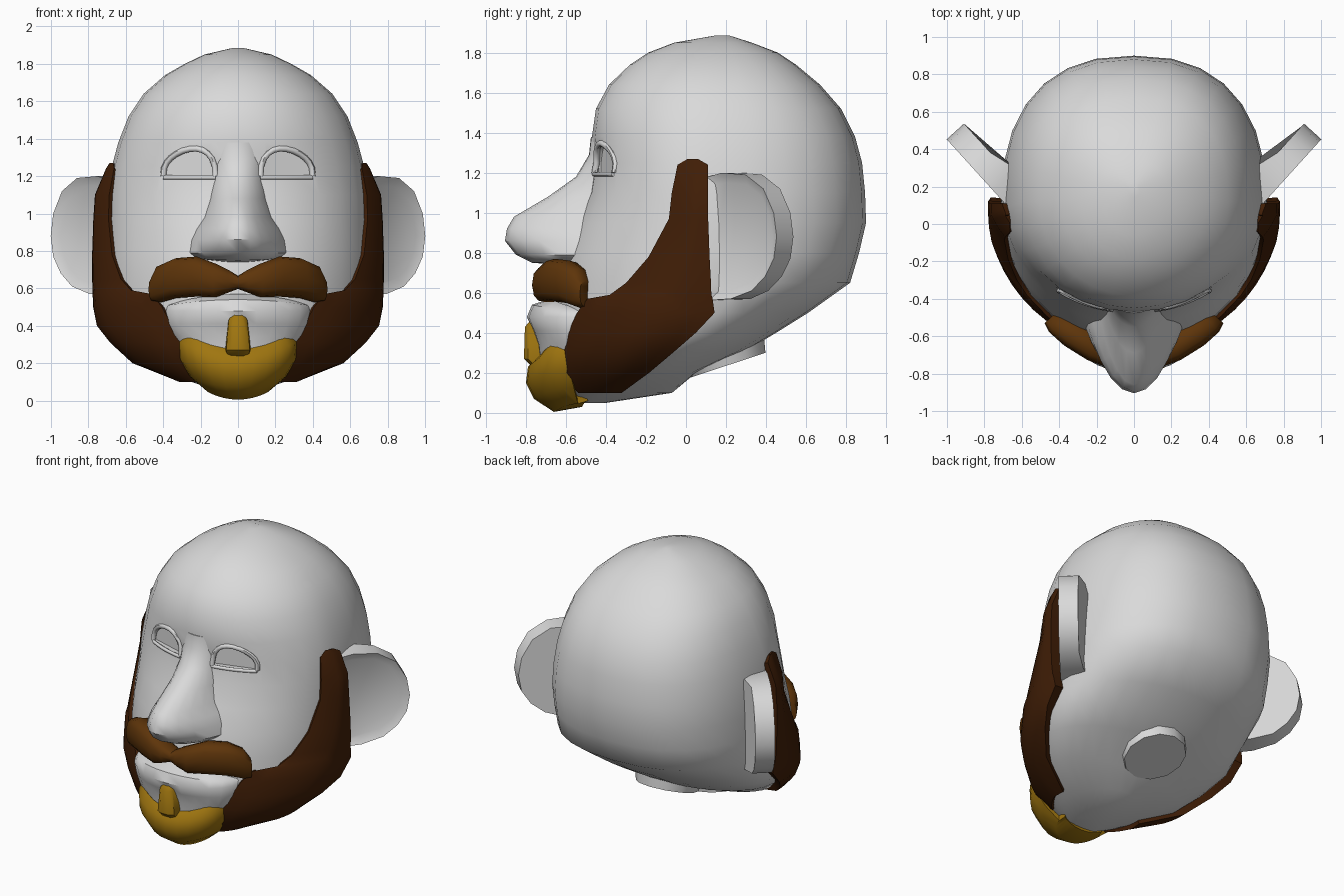
import bpy, bmesh, math
from mathutils import Vector

cube = bpy.data.objects.get("Cube")
if cube:
    bpy.data.objects.remove(cube, do_unlink=True)


def material(name, rgb):
    m = bpy.data.materials.new(name)
    m.use_nodes = True
    m.diffuse_color = (*rgb, 1)
    m.node_tree.nodes["Principled BSDF"].inputs["Base Color"].default_value = (*rgb, 1)
    return m


GREY = material("plain_grey", (0.7, 0.7, 0.7))
DARK = material("dark_brown", (0.052, 0.013, 0.002))
BROWN = material("mid_brown", (0.112, 0.035, 0.003))
GOLD = material("golden_brown", (0.35, 0.18, 0.005))


def finish(name, bm, mat, mirror=False, thick=0, cutter=None):
    """Turn a bmesh into an object, apply its modifiers and smooth it."""
    mesh = bpy.data.meshes.new(name)
    bm.to_mesh(mesh)
    bm.free()
    ob = bpy.data.objects.new(name, mesh)
    bpy.context.collection.objects.link(ob)
    mesh.materials.append(mat)
    bpy.ops.object.select_all(action='DESELECT')
    ob.select_set(True)
    bpy.context.view_layer.objects.active = ob
    if thick:
        mod = ob.modifiers.new("thickness", 'SOLIDIFY')
        mod.thickness, mod.offset = thick, -1
    if mirror:
        mod = ob.modifiers.new("mirror", 'MIRROR')
        mod.merge_threshold = 0.0005
    if cutter:
        mod = ob.modifiers.new("cut", 'BOOLEAN')
        mod.operation, mod.solver, mod.object = 'DIFFERENCE', 'EXACT', cutter
    for mod in list(ob.modifiers):
        bpy.ops.object.modifier_apply(modifier=mod.name)
    bpy.ops.object.shade_smooth_by_angle(angle=math.radians(45))
    return ob


def loft(rows, closed=False, caps=False):
    """Skin rows of points; closed rows become rings."""
    bm = bmesh.new()
    grid = [[bm.verts.new(p) for p in row] for row in rows]
    for a, b in zip(grid, grid[1:]):
        n = len(a)
        for i in range(n if closed else n - 1):
            j = (i + 1) % n
            bm.faces.new((a[i], b[i], b[j], a[j]))
    if caps:
        bm.faces.new(grid[0])
        bm.faces.new(grid[-1][::-1])
        bmesh.ops.recalc_face_normals(bm, faces=bm.faces)
    return bm


# Head sections: height, half width, front, back, widest y
HEAD = [
    (1.885, .03, .14, .22, .18), (1.85, .18, -.06, .33, .16), (1.80, .285, -.19, .46, .14),
    (1.74, .39, -.28, .55, .13), (1.64, .505, -.385, .67, .12), (1.52, .585, -.45, .775, .12),
    (1.38, .64, -.47, .845, .11), (1.25, .675, -.46, .88, .10), (1.10, .70, -.485, .895, .10),
    (.95, .71, -.55, .90, .10), (.80, .715, -.61, .865, .08), (.65, .715, -.645, .82, .06),
    (.50, .71, -.66, .61, .04), (.40, .69, -.675, .45, 0), (.31, .62, -.675, .30, -.08),
    (.20, .50, -.67, .05, -.2), (.10, .25, -.64, -.07, -.38), (.05, .10, -.60, -.40, -.5),
]


def section(z):
    for a, b in zip(HEAD, HEAD[1:]):
        if a[0] >= z >= b[0]:
            t = (a[0] - z) / (a[0] - b[0])
            return [p + (q - p) * t for p, q in zip(a, b)][1:]
    return HEAD[-1][1:]


def power(z, behind):
    if behind:
        return 2.4 if z > .6 else 2.0
    return 2.0 if z > 1 else 1.92


def side_point(y, z, off=0):
    """Point on the head's left side at a given y, pushed outwards."""
    w, f, b, c = section(z)
    r = (b if y > c else f) - c
    t = min(abs((y - c) / r), 1)
    p = power(z, y > c)
    x = w * (1 - t ** p) ** (1 / p)
    n = Vector((x / w ** 2, (y - c) / r ** 2, 0)).normalized()
    return Vector((x, y, z)) + n * off


def front_point(x, z, off=0):
    w, f, b, c = section(z)
    return Vector((x, c + (f - c) * math.sqrt(1 - (x / w) ** 2) - off, z))


# Eye sockets: half-round cutters with a flat slanted back
ARC = [(.26 - .14 * math.cos(a), 1.2 + .145 * math.sin(a) ** .8 + .012 * math.sin(2 * a))
       for a in (math.pi * i / 12 for i in range(13))]
rows = [[(x, -.8, z) for x, z in ARC], [(x, -.425 + .3 * (x - .12), z) for x, z in ARC]]
sockets = finish("socket_cutter", loft(rows, True, True), GREY, mirror=True)

rings = []
SEG = 28
for z, w, f, b, c in HEAD:
    ring = []
    for i in range(SEG):
        a = math.tau * i / SEG
        co, si = math.cos(a), math.sin(a)
        e = 2 / power(z, si > 0)
        r = (b if si > 0 else f) - c
        ring.append((math.copysign(abs(co) ** e, co) * w, c + r * abs(si) ** e, z))
    rings.append(ring)
finish("head", loft(rings, True, True), GREY, cutter=sockets)
bpy.data.objects.remove(sockets, do_unlink=True)

# Short neck stump
bm = bmesh.new()
bmesh.ops.create_cone(bm, cap_ends=True, segments=12, radius1=.2, radius2=.27, depth=.3)
ob = finish("neck", bm, GREY)
ob.location, ob.rotation_euler = (0, .16, .38), (.32, 0, 0)


def bulge(name, rows, mat, thick=.04, fullness=.85, cols=12):
    """Curved front patch: height, half width, middle y, edge y, edge lift."""
    pts = []
    for z, h, mid, edge, lift in rows:
        us = [-math.cos(math.pi * i / cols) for i in range(cols + 1)]
        pts.append([(h * u, edge + (mid - edge) * max(0, 1 - u * u) ** fullness,
                     z + lift * u * u) for u in us])
    return finish(name, loft(pts), mat, thick=thick)


bulge("nose", [(1.38, .10, -.475, -.44, 0), (1.29, .12, -.485, -.43, 0), (1.18, .13, -.55, -.44, 0),
               (1.08, .15, -.69, -.46, 0), (.98, .18, -.86, -.495, 0), (.92, .22, -.895, -.51, 0),
               (.86, .25, -.905, -.52, 0), (.79, .265, -.85, -.53, 0), (.75, .23, -.77, -.54, .01),
               (.74, .15, -.62, -.53, .01)], GREY)
bulge("lips", [(.57, .35, -.68, -.50, -.05), (.54, .375, -.77, -.53, -.03), (.48, .385, -.795, -.55, 0),
               (.41, .375, -.765, -.56, 0), (.34, .345, -.74, -.58, .01), (.24, .29, -.73, -.58, .03)],
      GREY, fullness=.6)
bulge("goatee", [(.275, .285, -.74, -.61, .085), (.23, .315, -.79, -.60, .085), (.15, .31, -.80, -.585, .07),
                 (.07, .255, -.76, -.56, .055), (.005, .16, -.66, -.54, .04), (.03, .15, -.52, -.49, .03)],
      GOLD, .05, .5)

# Small tuft below the lip
tuft = [[(sx * h, y, z) for sx, y in ((-1, -.70), (-.9, front + .02), (-.5, front), (.5, front),
                                     (.9, front + .02), (1, -.70))]
        for z, h, front in ((.46, .04, -.78), (.43, .055, -.805), (.27, .07, -.81), (.23, .06, -.77))]
finish("chin_tuft", loft(tuft, True, True), GOLD)

# Full beard wrapping the jaw: height, front y, back y
BEARD = [(1.27, .01, .06), (1.24, -.04, .11), (1.10, -.065, .11), (.97, -.08, .11), (.78, -.18, .115),
         (.65, -.29, .12), (.59, -.37, .12), (.57, -.48, .125), (.50, -.53, .13), (.40, -.575, .04),
         (.31, -.605, -.06), (.20, -.605, -.19), (.10, -.53, -.33)]
COLS = 9
rows = []
for z, y0, y1 in BEARD:
    fade = min(1, (1.33 - z) / .2)
    rows.append([side_point(y0 + (y1 - y0) * i / COLS, z, fade * (.018 + .047 * min(1, i / 6)))
                 for i in range(COLS + 1)])
finish("beard", loft(rows), DARK, mirror=True, thick=.08)

# Moustache: x, y, height, half height, half depth
STACHE = [(0, -.69, .632, .035, .06), (.05, -.70, .638, .06, .07), (.12, -.695, .642, .09, .075),
          (.22, -.655, .663, .107, .078), (.33, -.585, .655, .107, .078), (.41, -.53, .625, .10, .065),
          (.445, -.50, .595, .065, .045)]


def boxy(v):
    return math.copysign(abs(v) ** .75, v)


rows = []
for x, y, z, hh, hd in STACHE:
    out = Vector((x, y + .1, 0)).normalized()
    rows.append([Vector((x, y, z)) + out * hd * boxy(math.cos(a)) + Vector((0, 0, hh * boxy(math.sin(a))))
                 for a in (math.tau * i / 12 for i in range(12))])
bm = loft(rows, True)
bm.verts.ensure_lookup_table()
bm.faces.new(bm.verts[-12:])
bmesh.ops.recalc_face_normals(bm, faces=bm.faces)
finish("moustache", bm, BROWN, mirror=True)

# Ears: flared slabs, thicker at the root, with a hollowed front
EAR = [(-.06, 1.17), (.08, 1.2), (.24, 1.19), (.36, 1.12), (.43, 1.0), (.45, .88),
       (.43, .77), (.37, .68), (.28, .61), (.14, .57), (-.06, .56)]
base, along, back = Vector((.70, .12, 0)), Vector((.67, .74, 0)), Vector((-.74, .67, 0))
rows = [[base + along * u + back * d * (1 + max(0, .2 - u) * 3) + Vector((0, 0, z))
         for u, z in EAR] for d in (0, .125)]
bm = loft(rows, True, True)
front = [f for f in bm.faces if len(f.verts) == len(EAR) and f.normal.dot(back) < 0]
bmesh.ops.inset_region(bm, faces=front, thickness=.05, depth=-.025)
finish("ears", bm, GREY, mirror=True)


def lid(name, path, r):
    rings = []
    for i, p in enumerate(path):
        t = (path[min(i + 1, len(path) - 1)] - path[max(i - 1, 0)]).normalized()
        side = t.cross(Vector((0, -1, 0))).normalized()
        rings.append([p + side * r * math.cos(a) + Vector((0, -r * math.sin(a), 0))
                      for a in (math.tau * k / 8 for k in range(8))])
    finish(name, loft(rings, True, True), GREY, mirror=True)


lid("upper_eyelids", [front_point(x, z, -.004) for x, z in ARC], .016)
lid("lower_eyelids", [front_point(.12 + .28 * i / 8, 1.193, -.002) for i in range(9)], .012)
